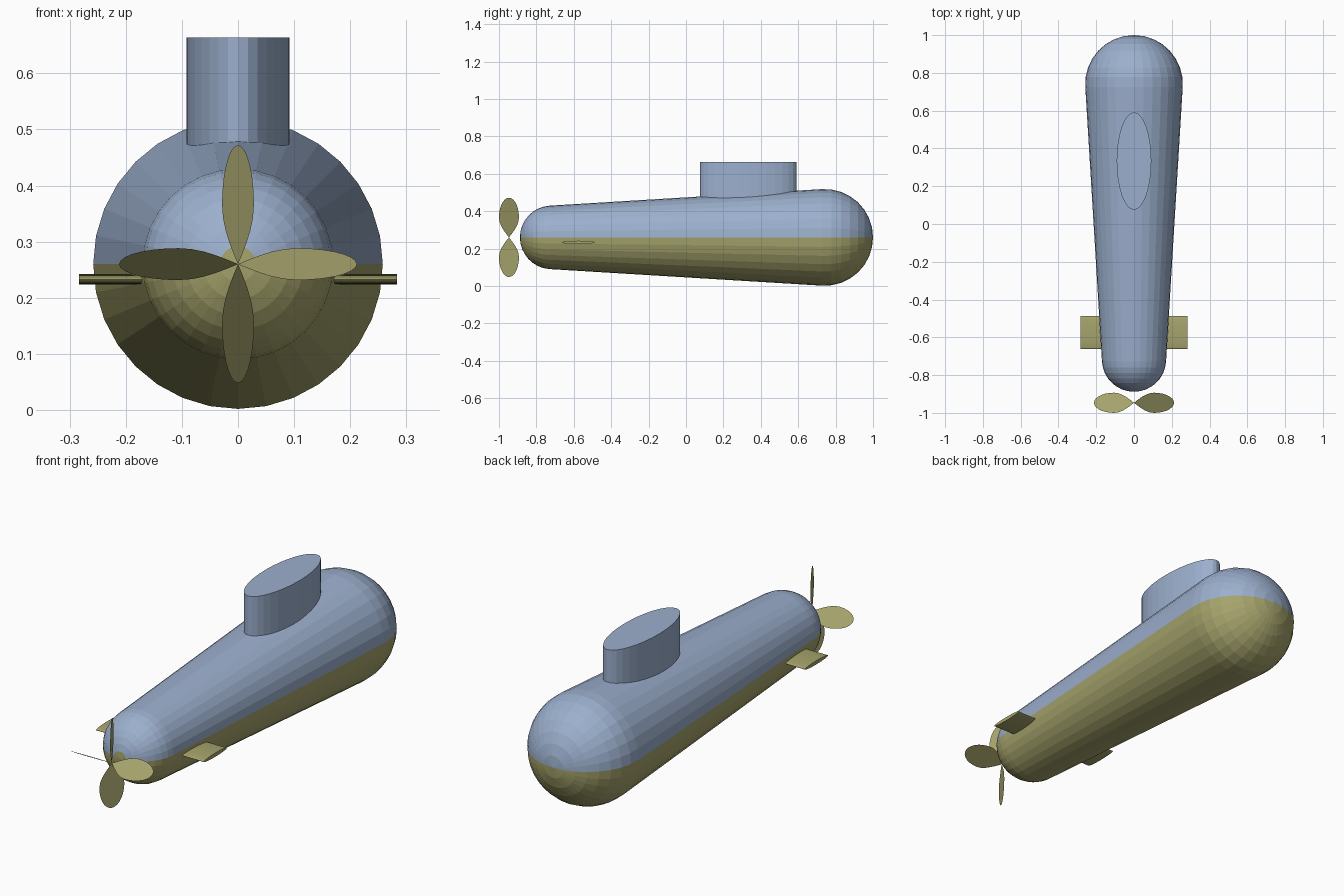
import bpy, bmesh, math
from mathutils import Matrix

if "Cube" in bpy.data.objects:
    bpy.data.objects.remove(bpy.data.objects["Cube"])

SEG, RINGS, AXIS_Z = 32, 8, 0.26


def material(name, rgb):
    m = bpy.data.materials.new(name)
    m.diffuse_color = (*rgb, 1)
    m.use_nodes = True
    m.node_tree.nodes["Principled BSDF"].inputs["Base Color"].default_value = m.diffuse_color
    return m


BLUE = material("blue_paint", (0.33, 0.43, 0.61))
OLIVE = material("olive_paint", (0.38, 0.37, 0.15))


def finish(name, bm, *mats):
    bmesh.ops.recalc_face_normals(bm, faces=bm.faces)
    mesh = bpy.data.meshes.new(name)
    bm.to_mesh(mesh)
    bm.free()
    for m in mats:
        mesh.materials.append(m)
    obj = bpy.data.objects.new(name, mesh)
    bpy.context.collection.objects.link(obj)
    return obj


def elliptic_cylinder(name, mat, matrix):
    bm = bmesh.new()
    bmesh.ops.create_cone(bm, cap_ends=True, segments=SEG, radius1=1, radius2=1,
                          depth=1, matrix=matrix)
    return finish(name, bm, mat)


# Hull: tapered capsule revolved around y, blue above the axis and olive below
r_tail, y_tail, r_nose, y_nose = 0.17, -0.718, 0.2585, 0.7415
tilt = math.asin((r_nose - r_tail) / (y_nose - y_tail))
profile = []
for i in range(RINGS + 1):
    a = (math.pi / 2 - tilt) * i / RINGS
    profile.append((r_tail * math.sin(a), y_tail - r_tail * math.cos(a)))
for i in range(RINGS + 1):
    a = -tilt + (math.pi / 2 + tilt) * i / RINGS
    profile.append((r_nose * math.cos(a), y_nose + r_nose * math.sin(a)))

bm = bmesh.new()
verts = [bm.verts.new((r, y, AXIS_Z)) for r, y in profile]
edges = [bm.edges.new(pair) for pair in zip(verts, verts[1:])]
bmesh.ops.spin(bm, geom=verts + edges, cent=(0, 0, AXIS_Z), axis=(0, 1, 0),
               angle=math.tau, steps=SEG, use_merge=True)
bmesh.ops.remove_doubles(bm, verts=bm.verts, dist=1e-4)
tail_cap = profile[1][1]
for f in bm.faces:
    c = f.calc_center_median()
    f.material_index = int(c.z < AXIS_Z or c.y < tail_cap)
finish("hull", bm, BLUE, OLIVE)

# Conning tower: upright elliptic cylinder sunk into the hull
elliptic_cylinder("conning_tower", BLUE,
                  Matrix.Translation((0, 0.333, 0.552))
                  @ Matrix.Diagonal((0.0917, 0.258, 0.224, 1)))

# Stern planes: one flat elliptic bar running through the tail
elliptic_cylinder("stern_planes", OLIVE,
                  Matrix.Translation((0, -0.575, 0.233))
                  @ Matrix.Diagonal((1, 0.087, 0.009, 1))
                  @ Matrix.Rotation(math.pi / 2, 4, 'Y')
                  @ Matrix.Diagonal((1, 1, 0.566, 1)))

# Propeller: four thin pitched blades with pointed roots and rounded tips
BLADE_LEN, HALF_CHORD, PITCH, N = 0.212, 0.0605, math.radians(28), 14


def half_width(t):
    shape = math.sin(math.pi * t) if t < 0.5 else 2 * math.sqrt(max(0, t * (1 - t)))
    return HALF_CHORD * shape


stations = [(1 - math.cos(math.pi * i / N)) / 2 for i in range(N + 1)]
outline = [(t * BLADE_LEN, half_width(t)) for t in stations]
outline += [(x, -w) for x, w in outline[-2:0:-1]]
bm = bmesh.new()
for k in range(4):
    place = (Matrix.Translation((0, -0.9465, AXIS_Z))
             @ Matrix.Rotation(k * math.pi / 2, 4, 'Y')
             @ Matrix.Rotation(PITCH, 4, 'X'))
    face = bm.faces.new([bm.verts.new((x, w, 0)) for x, w in outline])
    bmesh.ops.transform(bm, matrix=place, verts=face.verts)
finish("propeller", bm, OLIVE)
